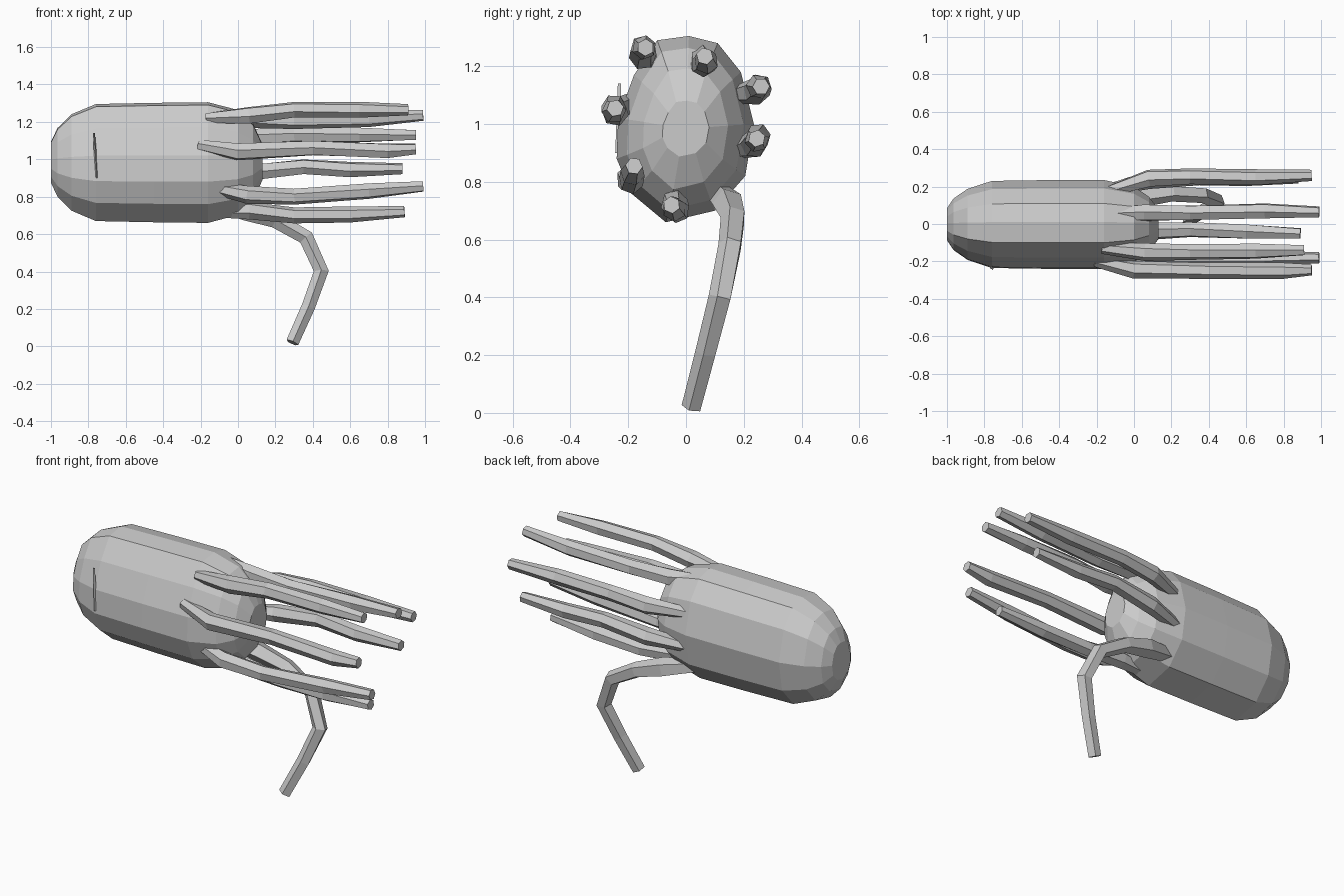
import bpy, bmesh, math
from mathutils import Vector


def finish(name, bm):
    bmesh.ops.recalc_face_normals(bm, faces=bm.faces)
    mesh = bpy.data.meshes.new(name)
    bm.to_mesh(mesh)
    bm.free()
    obj = bpy.data.objects.new(name, mesh)
    bpy.context.collection.objects.link(obj)
    return obj


def loft(name, rings):
    """Skin a list of equal-length point rings and cap both ends."""
    bm = bmesh.new()
    vs = [[bm.verts.new(p) for p in ring] for ring in rings]
    n = len(vs[0])
    for a, b in zip(vs, vs[1:]):
        for i in range(n):
            j = (i + 1) % n
            bm.faces.new((a[i], a[j], b[j], b[i]))
    bm.faces.new(vs[0])
    bm.faces.new(vs[-1])
    return finish(name, bm)


def tube(name, path, radii, sides=6, phase=0.3, twist=0.12):
    """Faceted tentacle swept along a path."""
    pts = [Vector(p) for p in path]
    rings = []
    for k, p in enumerate(pts):
        t = (pts[min(k + 1, len(pts) - 1)] - pts[max(k - 1, 0)]).normalized()
        y = Vector((0, 1, 0))
        u = (y - t * t.dot(y)).normalized()
        v = t.cross(u)
        ring = []
        for i in range(sides):
            a = 2 * math.pi * i / sides + phase + twist * k
            ring.append(p + (u * math.cos(a) + v * math.sin(a)) * radii[k])
        rings.append(ring)
    return loft(name, rings)


# Body: one lopsided oval section scaled along x
CZ = 0.985
section = [(0.01, 1.305), (0.11, 1.28), (0.19, 1.18), (0.235, 1.0),
           (0.205, 0.82), (0.10, 0.70), (-0.07, 0.66), (-0.19, 0.76),
           (-0.24, 0.88), (-0.235, 1.02), (-0.18, 1.17), (-0.10, 1.29)]
stations = [(-1.0, 0.36, 0.34), (-0.965, 0.58, 0.57), (-0.89, 0.80, 0.80),
            (-0.76, 0.98, 0.97), (-0.45, 1.0, 0.99), (-0.16, 1.0, 1.0),
            (0.0, 0.85, 0.87), (0.08, 0.62, 0.65), (0.13, 0.34, 0.30)]
loft("body", [[(x, y * sy, CZ + (z - CZ) * sz) for y, z in section]
              for x, sy, sz in stations])

# Narrow fold on the front side of the body
loft("side_fold", [[(-0.775, -0.225, 1.14), (-0.765, -0.225, 1.14), (-0.77, -0.236, 1.14)],
                   [(-0.765, -0.225, 0.90), (-0.745, -0.225, 0.90), (-0.755, -0.245, 0.90)]])

# Seven straight tentacles: root, shoulder, middle, near tip, tip
straight = {
    "upper_front": [(-0.17, -0.13, 1.22), (0.06, -0.15, 1.235), (0.3, -0.15, 1.265),
                    (0.65, -0.145, 1.265), (0.91, -0.14, 1.265)],
    "upper_back": [(-0.15, 0.05, 1.25), (0.05, 0.06, 1.215), (0.3, 0.06, 1.205),
                   (0.7, 0.07, 1.215), (0.99, 0.065, 1.235)],
    "back_high": [(-0.15, 0.17, 1.10), (0.08, 0.245, 1.115), (0.3, 0.255, 1.13),
                  (0.65, 0.25, 1.13), (0.95, 0.26, 1.13)],
    "back_low": [(-0.15, 0.18, 0.91), (0.08, 0.235, 0.93), (0.35, 0.25, 0.96),
                 (0.6, 0.245, 0.945), (0.88, 0.245, 0.95)],
    "lower_middle": [(-0.15, -0.05, 0.72), (0.06, -0.04, 0.725), (0.3, -0.03, 0.70),
                     (0.6, -0.04, 0.705), (0.89, -0.05, 0.72)],
    "lower_front": [(-0.15, -0.16, 0.85), (0.05, -0.195, 0.81), (0.3, -0.19, 0.80),
                    (0.7, -0.185, 0.83), (0.99, -0.18, 0.855)],
    "front_middle": [(-0.21, -0.20, 1.075), (0.0, -0.245, 1.04), (0.4, -0.25, 1.06),
                     (0.8, -0.25, 1.045), (0.95, -0.245, 1.055)],
}
for i, (name, path) in enumerate(straight.items()):
    tube("tentacle_" + name, path, [0.03, 0.048, 0.043, 0.043, 0.03], phase=0.3 * i)

# Bent tentacle hanging to the ground
tube("tentacle_bent",
     [(-0.15, 0.10, 0.77), (0.04, 0.145, 0.725), (0.2, 0.165, 0.675), (0.365, 0.155, 0.58),
      (0.445, 0.12, 0.40), (0.375, 0.07, 0.21), (0.29, 0.02, 0.02)],
     [0.04, 0.055, 0.045, 0.043, 0.042, 0.038, 0.036], sides=5, phase=0.6, twist=0.0)
